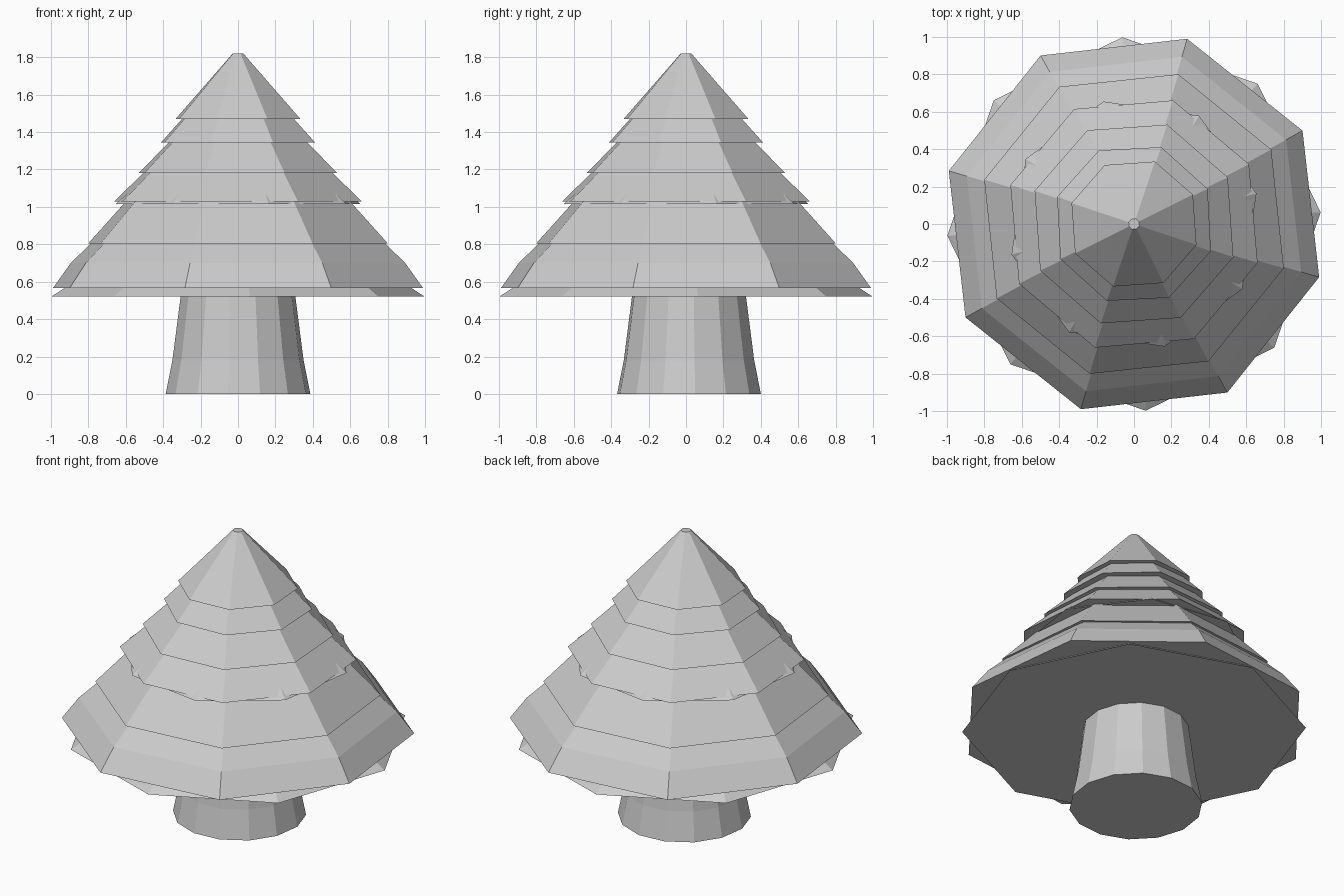
import bpy, bmesh
from math import cos, sin, radians, tau

if "Cube" in bpy.data.objects:
    bpy.data.objects.remove(bpy.data.objects["Cube"])


def stack(name, rings, sides, offset_deg, centre_y=0.0):
    """Closed faceted solid from (radius, z) rings, listed bottom to top."""
    bm = bmesh.new()
    loops = []
    for r, z in rings:
        loops.append([bm.verts.new((r * cos(radians(offset_deg) + tau * k / sides),
                                    centre_y + r * sin(radians(offset_deg) + tau * k / sides), z))
                      for k in range(sides)])
    for lo, hi in zip(loops, loops[1:]):
        for k in range(sides):
            n = (k + 1) % sides
            bm.faces.new((lo[k], lo[n], hi[n], hi[k]))
    bm.faces.new(loops[0][::-1])
    bm.faces.new(loops[-1])
    bmesh.ops.recalc_face_normals(bm, faces=bm.faces)
    mesh = bpy.data.meshes.new(name)
    bm.to_mesh(mesh)
    bm.free()
    obj = bpy.data.objects.new(name, mesh)
    bpy.context.collection.objects.link(obj)
    return obj


# Tapered trunk with a flared foot
stack("trunk", [(0.388, 0), (0.352, 0.18), (0.308, 0.52), (0.295, 0.62)], 14, -98, 0.016)

# Twisted skirts that peek out under the main branches
stack("bottom_skirt", [(1.0, 0.52), (0.62, 0.77)], 8, 3.6)
stack("middle_skirt", [(0.675, 1.015), (0.5, 1.16)], 8, 14)

# Overlapping octagonal branch tiers, bottom to top
tiers = [
    ([(1.03, 0.565), (0.93, 0.70), (0.80, 0.822)], 29),
    ([(0.835, 0.805), (0.615, 1.04)], 28.5),
    ([(0.693, 1.03), (0.50, 1.21)], 27.5),
    ([(0.56, 1.18), (0.365, 1.37)], 26.5),
    ([(0.436, 1.345), (0.28, 1.51)], 25.5),
    ([(0.352, 1.47), (0.20, 1.635), (0.03, 1.82)], 26.5),
]
for i, (rings, twist) in enumerate(tiers, 1):
    stack(f"branch_tier_{i}", rings, 8, twist)
